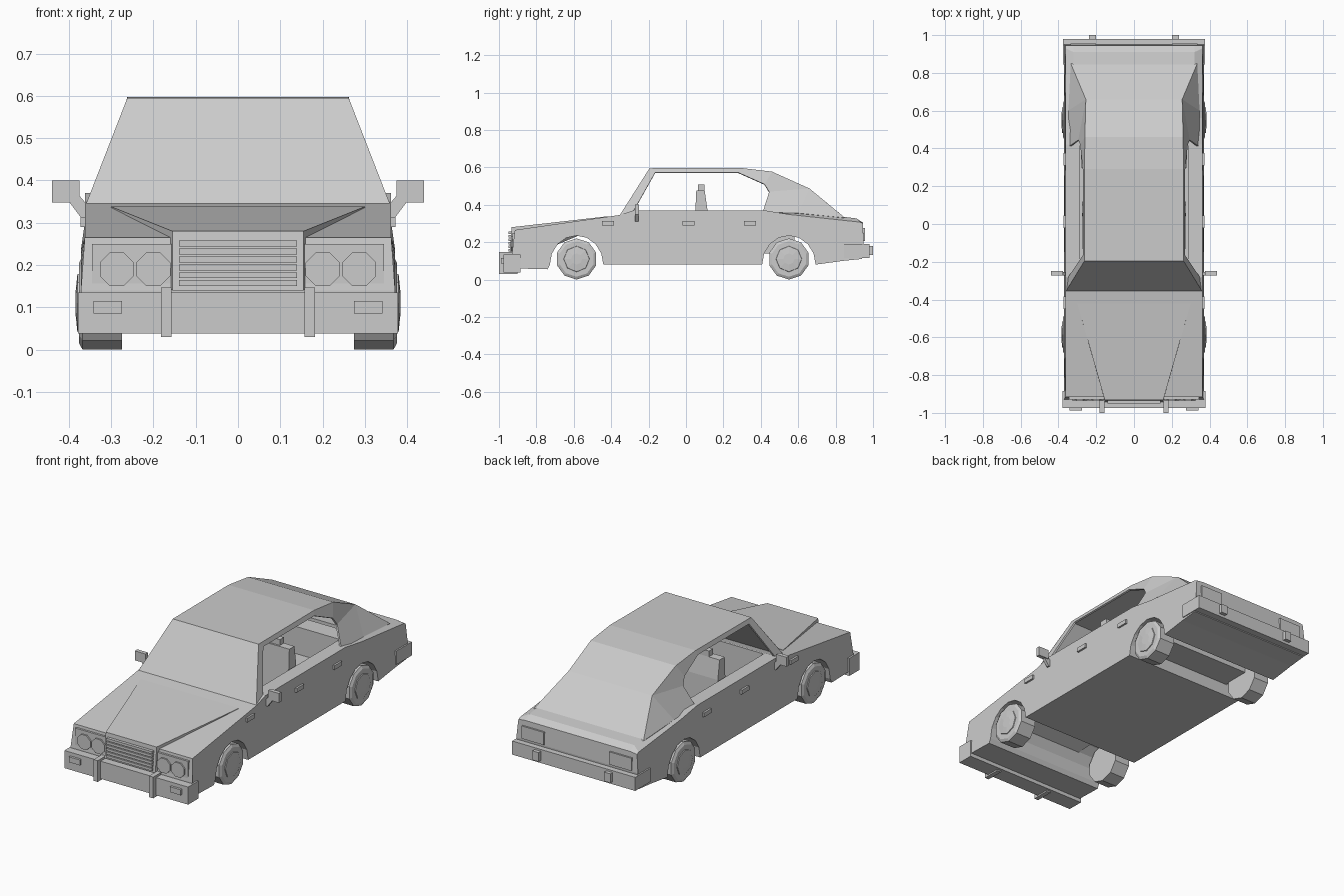
import bpy, bmesh
from math import sin, cos, pi

if "Cube" in bpy.data.objects:
    bpy.data.objects.remove(bpy.data.objects["Cube"])


def finish(name, bm, mirror=False):
    bmesh.ops.recalc_face_normals(bm, faces=bm.faces)
    me = bpy.data.meshes.new(name)
    bm.to_mesh(me)
    bm.free()
    ob = bpy.data.objects.new(name, me)
    bpy.context.collection.objects.link(ob)
    if mirror:
        ob.modifiers.new("Mirror", 'MIRROR')
    return ob


def poly(name, verts, faces, mirror=False):
    bm = bmesh.new()
    vs = [bm.verts.new(v) for v in verts]
    for f in faces:
        bm.faces.new([vs[i] for i in f])
    return finish(name, bm, mirror)


def hull(name, pts, mirror=False):
    bm = bmesh.new()
    for p in pts:
        bm.verts.new(p)
    bmesh.ops.convex_hull(bm, input=bm.verts)
    bmesh.ops.dissolve_limit(bm, angle_limit=0.01, verts=bm.verts, edges=bm.edges)
    return finish(name, bm, mirror)


def box(name, x, y, z, mirror=False):
    return hull(name, [(a, b, c) for a in x for b in y for c in z], mirror)


def loft(name, rings, mirror=False):
    n = len(rings[0])
    verts = [v for r in rings for v in r]
    faces = [list(range(n)), list(range(len(verts) - n, len(verts)))]
    for k in range(len(rings) - 1):
        for i in range(n):
            j = (i + 1) % n
            faces.append([k*n + i, k*n + j, k*n + n + j, k*n + n + i])
    return poly(name, verts, faces, mirror)


def ring_x(x, y, z, r, n, ph=pi/2):
    return [(x, y + r*cos(ph + 2*pi*i/n), z + r*sin(ph + 2*pi*i/n)) for i in range(n)]


AXLES = (-.585, .55)


# Body: side profile with wheel arches, shoulders lowered at the rear
def arch(y):
    return [(y + .143*cos(pi*i/8), .08 + .155*sin(pi*i/8)) for i in range(9)]


def profile(deck):
    return ([(-.915, .265), (-.355, .345), (-.28, .37), (.42, .37)] + deck +
            [(.95, .2), (.94, .11), (.84, .1)] + arch(AXLES[1]) + arch(AXLES[0]) +
            [(-.74, .055), (-.93, .06), (-.93, .14)])


outer = profile([(.56, .347), (.93, .307), (.945, .3)])
inner = profile([(.56, .37), (.91, .327), (.945, .305)])


def side(x, p):
    return [(x*(.985 if z > .25 else 1.01), y, z) for y, z in p]


body = loft("body", [side(-.368, outer), side(-.325, inner), side(.325, inner), side(.368, outer)])

# Open passenger tub
tub = box("tub_cutter", (-.285, .285), (-.27, .62), (.14, .6))
tub.hide_render = True
tub.hide_viewport = True
cut = body.modifiers.new("Tub", 'BOOLEAN')
cut.operation = 'DIFFERENCE'
cut.object = tub
cut.solver = 'EXACT'

# Raised bonnet centre carrying the grille
hull("bonnet_centre", [(s*x, y, z) for s in (-1, 1) for x, y, z in
     ((.155, -.932, .28), (.155, -.942, .14), (.30, -.42, .338), (.155, -.8, .14), (.3, -.42, .3))])

# Roof, fastback and pillars (right half, mirrored)
roof = [(0, -.195, .595), (0, .29, .597), (0, .46, .577), (0, .66, .487), (0, .86, .322),
        (.262, -.195, .595), (.262, .29, .597), (.26, .46, .577), (.255, .66, .487), (.335, .85, .33),
        (.27, -.165, .572), (.27, .28, .572), (.285, .42, .51), (.295, .445, .47), (.345, .41, .36),
        (.347, .6, .355), (.358, -.355, .343), (.348, -.28, .368)]
cabin = poly("roof_and_pillars", roof,
             [(0, 1, 6, 5), (1, 2, 7, 6), (2, 3, 8, 7), (3, 4, 9, 8),
              (5, 6, 11, 10), (6, 7, 12, 11), (7, 8, 13, 12), (8, 15, 14, 13), (8, 9, 15),
              (16, 5, 10, 17)], True)
shell = cabin.modifiers.new("Thickness", 'SOLIDIFY')
shell.thickness = .01
shell.offset = -1

# Windscreen with recessed glass
bm = bmesh.new()
f = bm.faces.new([bm.verts.new(v) for v in
                  ((-.36, -.355, .343), (.36, -.355, .343), (.262, -.195, .595), (-.262, -.195, .595))])
bmesh.ops.inset_region(bm, faces=[f], thickness=.026, depth=-.006)
finish("windscreen", bm)

# Wheels and hubs
for label, y in zip(("front", "rear"), AXLES):
    loft(label + "_tyre", [ring_x(.275, y, .11, .11, 10), ring_x(.368, y, .11, .11, 10),
                           ring_x(.376, y, .11, .095, 10)], True)
    loft(label + "_hub", [ring_x(.36, y, .11, .075, 8), ring_x(.38, y, .11, .068, 8),
                          ring_x(.384, y, .11, .03, 8)], True)

# Front bumper, overriders and indicators
box("front_bumper", (-.378, .378), (-.975, -.885), (.038, .135))
box("front_overrider", (.157, .182), (-1, -.9), (.03, .147), True)
box("front_indicator", (.275, .342), (-.988, -.96), (.085, .115), True)

# Grille frame and slats
for i in range(6):
    z = .15 + i*.0187
    box("grille_slat", (-.14, .14), (-.95, -.93), (z, z + .014))

# Headlight panels and lamps
box("headlight_panel", (.155, .345), (-.928, -.9), (.13, .25), True)
for x in (.2, .287):
    loft("headlight", [[(x + dx - y0, y, z) for y0, dx, z in
                        [(0, .043*cos(pi/8 + pi*i/4), .19 + .043*sin(pi/8 + pi*i/4)) for i in range(8)]]
                       for y in (-.915, -.936)], True)

# Rear bumper, overriders and lamps
box("rear_bumper", (-.376, .376), (.845, .98), (.115, .19))
box("rear_overrider", (.2, .238), (.96, 1), (.13, .18), True)
box("rear_lamp", (.2, .335), (.93, .956), (.205, .275), True)

# Door handles and side markers
for y in (-.45, -.02, .31):
    box("side_handle", (.35, .373), (y, y + .065), (.29, .313), True)

# Door mirrors
box("mirror", (.375, .44), (-.272, -.25), (.348, .4), True)
hull("mirror_arm", [(x, y, z) for y in (-.272, -.255) for x, z in
     ((.355, .34), (.355, .31), (.37, .31), (.376, .365), (.4, .35))], True)

# Seats
hull("front_seat_back", [(x, y, z) for x in (.05, .275) for y, z in
     ((.04, .15), (.12, .15), (.055, .475), (.1, .475), (.115, .37))], True)
box("headrest", (.115, .21), (.065, .1), (.46, .507), True)
box("front_seat_cushion", (.05, .275), (-.13, .06), (.14, .22), True)
box("rear_seat_back", (-.28, .28), (.48, .58), (.14, .37))
box("rear_seat_cushion", (-.28, .28), (.3, .5), (.14, .22))
